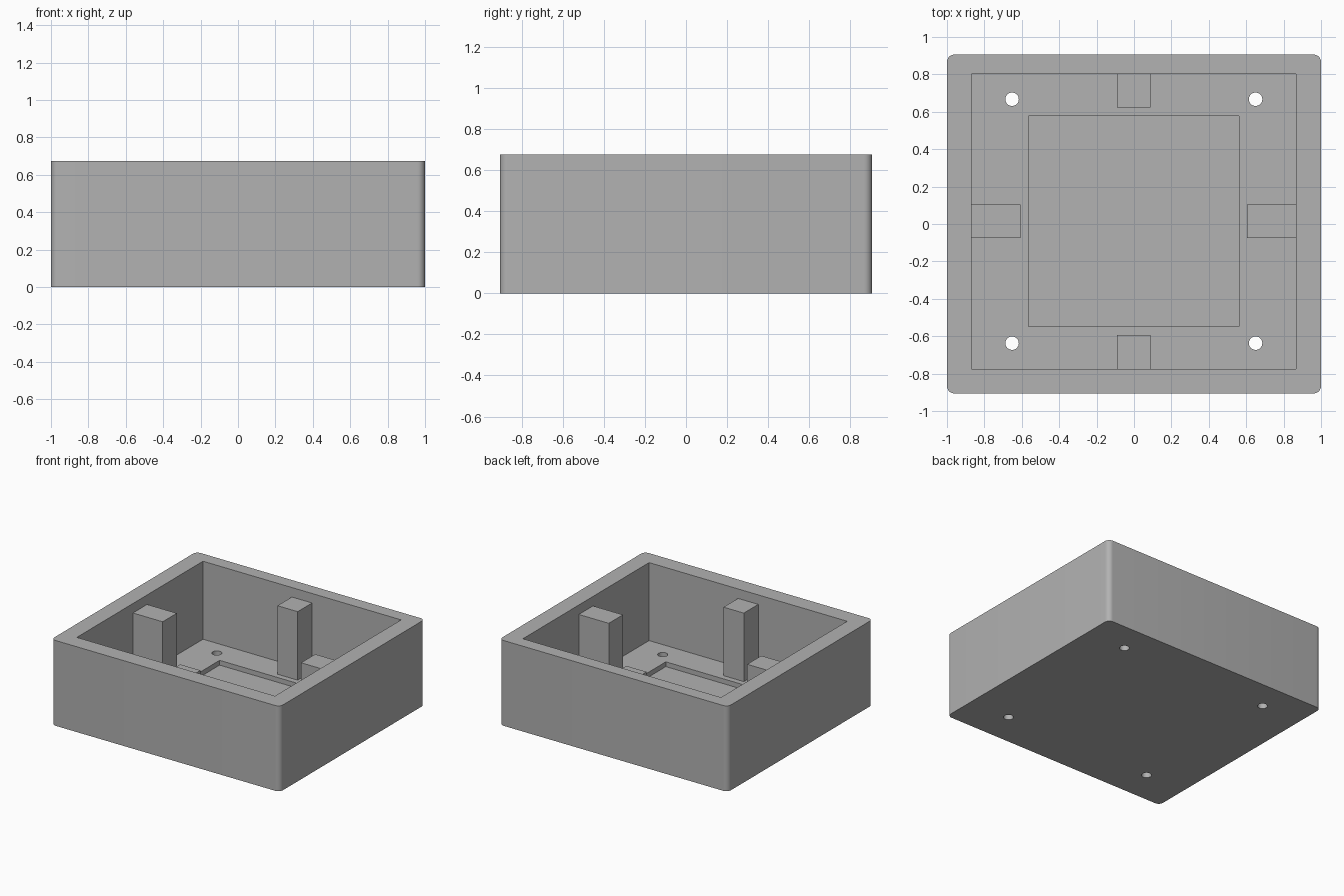
import bpy
import bmesh
from mathutils import Matrix, Vector

if "Cube" in bpy.data.objects:
    bpy.data.objects.remove(bpy.data.objects["Cube"])

FLOOR, RECESS, POST_TOP, HEIGHT = 0.058, 0.02, 0.60, 0.675

grey = bpy.data.materials.new("plain grey")
grey.diffuse_color = (0.445, 0.445, 0.445, 1)
grey.use_nodes = True
grey.node_tree.nodes["Principled BSDF"].inputs["Base Color"].default_value = grey.diffuse_color


def box(name, x0, x1, y0, y1, z0, z1, radius=0):
    """Box between limits, optionally with rounded vertical edges."""
    bm = bmesh.new()
    size = Vector((x1 - x0, y1 - y0, z1 - z0))
    mid = Vector((x0 + x1, y0 + y1, z0 + z1)) / 2
    bmesh.ops.create_cube(bm, size=1, matrix=Matrix.Translation(mid) @ Matrix.Diagonal(size).to_4x4())
    if radius:
        upright = [e for e in bm.edges if abs(e.verts[0].co.z - e.verts[1].co.z) > 1e-4]
        bmesh.ops.bevel(bm, geom=upright, offset=radius, segments=8, profile=0.5, affect='EDGES')
    return finish(name, bm)


def finish(name, bm):
    mesh = bpy.data.meshes.new(name)
    bm.to_mesh(mesh)
    bm.free()
    mesh.materials.append(grey)
    obj = bpy.data.objects.new(name, mesh)
    bpy.context.collection.objects.link(obj)
    return obj


def cut(target, cutter):
    """Subtract the cutter and discard it."""
    mod = target.modifiers.new("cut", 'BOOLEAN')
    mod.operation, mod.solver, mod.object = 'DIFFERENCE', 'EXACT', cutter
    bpy.context.view_layer.objects.active = target
    bpy.ops.object.modifier_apply(modifier=mod.name)
    bpy.data.objects.remove(cutter)


# Open box with rounded outer corners
body = box("box_body", -1, 1, -0.906, 0.906, 0, HEIGHT, radius=0.04)
cut(body, box("cavity_cutter", -0.868, 0.866, -0.775, 0.802, FLOOR, 1))

# Shallow square recess in the floor
cut(body, box("recess_cutter", -0.565, 0.561, -0.549, 0.577, RECESS, 0.4))

# Four screw holes through the floor
for x in (-0.652, 0.650):
    for y in (-0.637, 0.667):
        bm = bmesh.new()
        bmesh.ops.create_cone(bm, cap_ends=True, segments=32, radius1=0.036, radius2=0.036,
                              depth=0.4, matrix=Matrix.Translation((x, y, 0.05)))
        cut(body, finish("hole_cutter", bm))

# Smooth the rounded corners and holes, keep the hard edges
bpy.ops.object.select_all(action='DESELECT')
body.select_set(True)
bpy.context.view_layer.objects.active = body
bpy.ops.object.shade_smooth_by_angle(angle=0.52)

# Support posts against the middle of each wall
box("back_post", -0.09, 0.087, 0.622, 0.802, FLOOR, POST_TOP)
box("front_post", -0.09, 0.087, -0.775, -0.594, FLOOR, POST_TOP)
box("left_post", -0.868, -0.608, -0.074, 0.103, FLOOR, POST_TOP)
box("right_post", 0.604, 0.866, -0.074, 0.103, FLOOR, POST_TOP)
